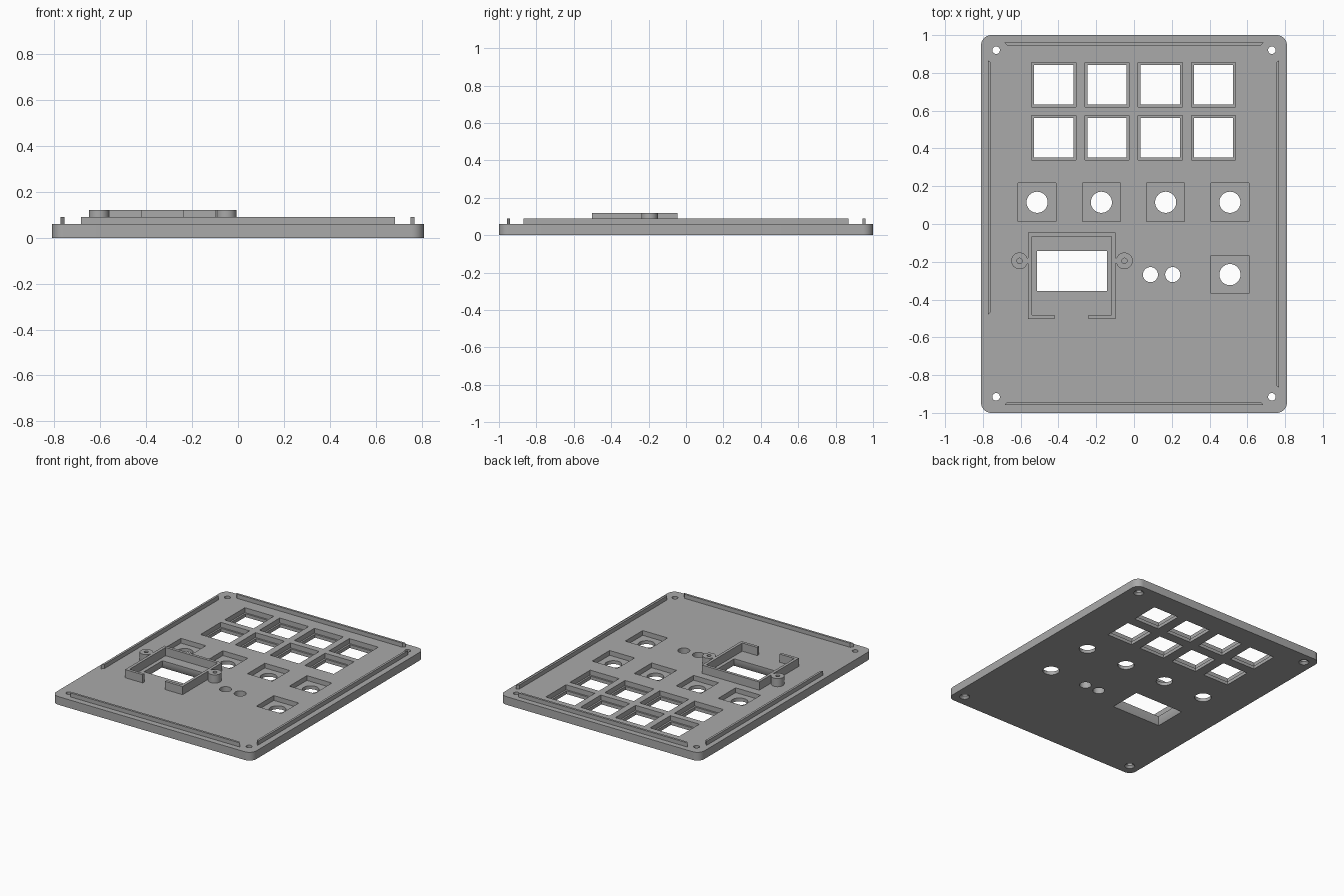
import bpy, bmesh, math

cube = bpy.data.objects.get("Cube")
if cube:
    bpy.data.objects.remove(cube, do_unlink=True)

grey = bpy.data.materials.new("mid_grey")
grey.use_nodes = True
COLOUR = (0.4, 0.4, 0.4, 1)
grey.diffuse_color = COLOUR
grey.node_tree.nodes["Principled BSDF"].inputs["Base Color"].default_value = COLOUR

TOP = 0.06       # plate thickness
RIM = 0.09       # top of the edge ribs
FRAME = 0.12     # top of the display frame


def rect(cx, cy, w, h):
    return [(cx + sx * w / 2, cy + sy * h / 2)
            for sx, sy in ((-1, -1), (1, -1), (1, 1), (-1, 1))]


def circle(cx, cy, r, n=40):
    return [(cx + r * math.cos(math.tau * i / n), cy + r * math.sin(math.tau * i / n))
            for i in range(n)]


def rounded_rect(w, h, r, n=10):
    pts = []
    for k, (sx, sy) in enumerate(((1, 1), (-1, 1), (-1, -1), (1, -1))):
        for i in range(n + 1):
            a = math.pi / 2 * (k + i / n)
            pts.append((sx * (w / 2 - r) + r * math.cos(a), sy * (h / 2 - r) + r * math.sin(a)))
    return pts


def prism(bm, low, z0, z1, high=None):
    """Closed solid between an outline at z0 and an equal-count outline at z1."""
    a = [bm.verts.new((x, y, z0)) for x, y in low]
    b = [bm.verts.new((x, y, z1)) for x, y in (high or low)]
    bm.faces.new(a[::-1])
    bm.faces.new(b)
    for i in range(len(a)):
        j = (i + 1) % len(a)
        bm.faces.new((a[i], a[j], b[j], b[i]))


def make(name, solids):
    bm = bmesh.new()
    for s in solids:
        prism(bm, *s)
    bmesh.ops.recalc_face_normals(bm, faces=bm.faces)
    mesh = bpy.data.meshes.new(name)
    bm.to_mesh(mesh)
    bm.free()
    mesh.materials.append(grey)
    ob = bpy.data.objects.new(name, mesh)
    bpy.context.collection.objects.link(ob)
    return ob


def activate(ob):
    bpy.ops.object.select_all(action='DESELECT')
    ob.select_set(True)
    bpy.context.view_layer.objects.active = ob


def cut(ob, solids):
    tool = make("cutter", solids)
    tool.hide_render = True
    mod = ob.modifiers.new("cut", 'BOOLEAN')
    mod.operation = 'DIFFERENCE'
    mod.solver = 'EXACT'
    mod.object = tool
    activate(ob)
    bpy.ops.object.modifier_apply(modifier=mod.name)
    bpy.data.objects.remove(tool, do_unlink=True)


def smooth(ob):
    activate(ob)
    bpy.ops.object.shade_smooth_by_angle(angle=math.radians(30))


# Hole layout
keys = [(-0.425 + 0.282 * i, y) for i in range(4) for y in (0.737, 0.457)]
knobs = [(-0.513 + 0.3403 * i, 0.115) for i in range(4)] + [(0.508, -0.268)]
lamps = [(0.087, -0.268), (0.205, -0.268)]
screws = [(sx * 0.73, y) for sx in (-1, 1) for y in (0.92, -0.915)]
window = (-0.328, -0.248)

# Base plate: through holes first, then stepped recesses and countersinks
plate = make("face_plate", [(rounded_rect(1.62, 2.0, 0.055), 0, TOP)])
through = [(rect(x, y, 0.208, 0.208), -0.1, 0.1) for x, y in keys]
through += [(circle(x, y, 0.056), -0.1, 0.1) for x, y in knobs]
through += [(circle(x, y, 0.04), -0.1, 0.1) for x, y in lamps]
through += [(circle(x, y, 0.02), -0.1, 0.1) for x, y in screws]
through += [(rect(*window, 0.37, 0.212), -0.1, 0.1)]
cut(plate, through)

recess = [(rect(x, y, 0.234, 0.234), 0.024, 0.1) for x, y in keys]
recess += [(rect(x, y, 0.202, 0.202), 0.025, 0.1) for x, y in knobs]
recess += [(circle(x, y, 0.036), -0.002, 0.018, circle(x, y, 0.018)) for x, y in screws]
recess += [(rect(*window, 0.402, 0.244), -0.002, 0.034, rect(*window, 0.366, 0.208))]
cut(plate, recess)
smooth(plate)


# Edge ribs with mitred ends
def rib(name, start, end, inner, outer, vertical, taper=0.015):
    pts = [(start, outer), (end, outer), (end - taper, inner), (start + taper, inner)]
    if vertical:
        pts = [(b, a) for a, b in pts]
    make(name, [(pts, TOP - 0.005, RIM)])


rib("back_rib", -0.685, 0.685, 0.944, 0.96, False)
rib("front_rib", -0.685, 0.685, -0.942, -0.958, False)
rib("right_rib", -0.48, 0.868, -0.757, -0.773, True)
rib("left_rib", -0.868, 0.868, 0.752, 0.768, True)

# Display frame, open in the middle of its front wall
x0, x1, y0, y1, t = -0.562, -0.097, -0.503, -0.045, 0.021
gap0, gap1 = -0.42, -0.24
outline = [(gap0, y0), (x0, y0), (x0, y1), (x1, y1), (x1, y0), (gap1, y0),
           (gap1, y0 + t), (x1 - t, y0 + t), (x1 - t, y1 - t),
           (x0 + t, y1 - t), (x0 + t, y0 + t), (gap0, y0 + t)]
make("display_frame", [(outline, TOP - 0.005, FRAME)])

# Screw bosses beside the frame, each with a short neck
for name, bx, neck_x in (("right_boss", -0.606, x0), ("left_boss", -0.051, x1)):
    boss = make(name, [(circle(bx, -0.195, 0.044), TOP - 0.005, FRAME)])
    cut(boss, [(circle(bx, -0.195, 0.014, 24), TOP - 0.002, 0.2)])
    smooth(boss)
    make(name + "_neck", [(rect(neck_x, -0.195, 0.024, 0.03), TOP - 0.005, FRAME)])
